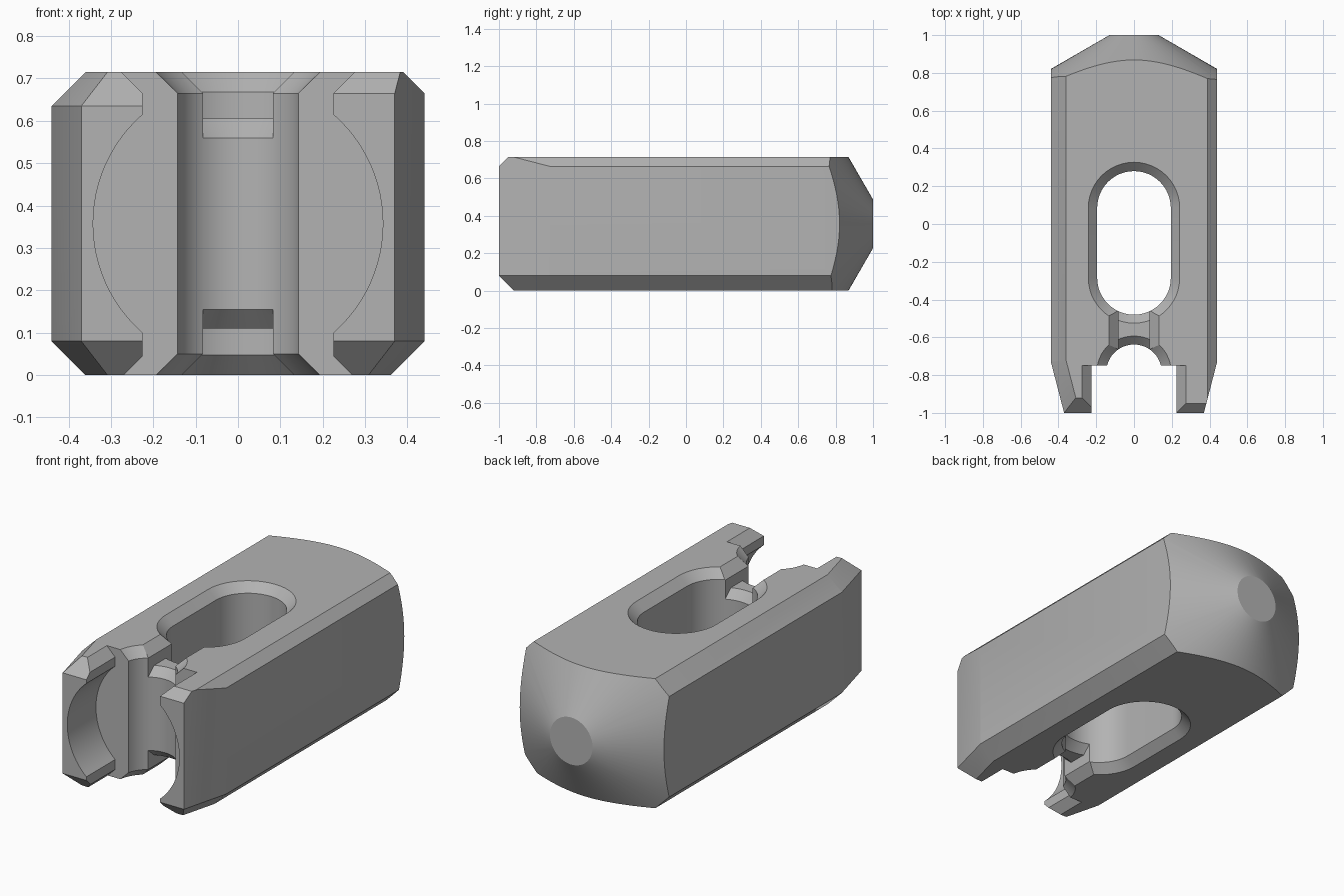
import bpy, bmesh, math
from mathutils import Vector, Matrix

if "Cube" in bpy.data.objects:
    bpy.data.objects.remove(bpy.data.objects["Cube"])

H, W, MID = 0.715, 0.44, 0.3575      # body height, half width, mid height
BORE_Y, BORE_R = -0.785, 0.147       # front vertical bore
HOLE_R, HOLE_Y0, HOLE_Y1 = 0.195, -0.285, 0.085   # oval through hole

grey = bpy.data.materials.new("plain grey")
grey.diffuse_color = (0.45, 0.45, 0.45, 1)
grey.use_nodes = True
grey.node_tree.nodes["Principled BSDF"].inputs["Base Color"].default_value = grey.diffuse_color


def finish(bm, name, helper=False):
    bmesh.ops.recalc_face_normals(bm, faces=bm.faces)
    me = bpy.data.meshes.new(name)
    bm.to_mesh(me)
    bm.free()
    me.materials.append(grey)
    ob = bpy.data.objects.new(name, me)
    bpy.context.collection.objects.link(ob)
    ob.hide_render = helper
    return ob


def loft(name, rings, helper=True):
    """Closed solid through rings of equal point count."""
    bm = bmesh.new()
    vs = [[bm.verts.new(p) for p in r] for r in rings]
    n = len(vs[0])
    for a, b in zip(vs, vs[1:]):
        for i in range(n):
            j = (i + 1) % n
            bm.faces.new((a[i], a[j], b[j], b[i]))
    bm.faces.new(vs[0][::-1])
    bm.faces.new(vs[-1])
    return finish(bm, name, helper)


def stadium(r, y0, y1, z, n=24):
    """Vertical-axis oval outline; a circle when y0 == y1."""
    pts = []
    for c, start in ((y1, 0), (y0, math.pi)):
        for i in range(n + (y0 != y1)):
            a = start + math.pi * i / n
            pts.append((r * math.cos(a), c + r * math.sin(a), z))
    return pts


def rect(hw, y0, y1, z):
    return [(-hw, y0, z), (hw, y0, z), (hw, y1, z), (-hw, y1, z)]


def flared(name, outline, lo, hi, d, over=0.02):
    """Cutter of constant outline, widened by 45 degrees over depth d at both ends."""
    e = d + over
    return loft(name, [outline(e, lo - over), outline(0, lo + d),
                       outline(0, hi - d), outline(e, hi + over)])


def boolean(ob, cutter, op='DIFFERENCE'):
    m = ob.modifiers.new("cut", 'BOOLEAN')
    m.operation, m.solver, m.object = op, 'EXACT', cutter
    bpy.context.view_layer.update()
    dg = bpy.context.evaluated_depsgraph_get()
    me = bpy.data.meshes.new_from_object(ob.evaluated_get(dg))
    ob.modifiers.clear()
    ob.data = me
    bpy.data.objects.remove(cutter)


def bore(d, z):
    return stadium(BORE_R + d, BORE_Y, BORE_Y, z)


def hole(d, z):
    return stadium(HOLE_R + d, HOLE_Y0, HOLE_Y1, z)


# body block, trimmed by flat planes
bm = bmesh.new()
bmesh.ops.create_cube(bm, size=1, matrix=Matrix.Translation((0, 0.01, H / 2))
                      @ Matrix.Diagonal((2 * W, 2.02, H, 1)))
planes = [((W, 0, 0.665), (1, 0, 1)), ((-W, 0, 0.635), (-1, 0, 1)),
          ((0, -1, 0.665), (0, -1, 1)), ((0, -1, 0.08), (0, -1, -1)),
          ((-W, -0.73, 0.635), (-0.968, -0.251, 1))]
for s in (-1, 1):
    planes += [((s * W, -0.73, 0), (s * 0.968, -0.251, 0)),
               ((s * W, 0, 0.08), (s, 0, -1)),
               ((s * W, -0.73, 0.08), (s * 0.968, -0.251, -1))]
for co, no in planes:
    bmesh.ops.bisect_plane(bm, geom=bm.verts[:] + bm.edges[:] + bm.faces[:],
                           plane_co=co, plane_no=Vector(no).normalized(), clear_outer=True)
    bmesh.ops.holes_fill(bm, edges=[e for e in bm.edges if e.is_boundary])
body = finish(bm, "body")

# conical rear end
def ring(r, y, n=72):
    return [(r * math.cos(math.tau * i / n), y, MID + r * math.sin(math.tau * i / n))
            for i in range(n)]

boolean(body, loft("cone_helper", [ring(0.13 + 2.2 * math.sqrt(3), -1.2), ring(0.13, 1)]),
        'INTERSECT')

# larger front chamfer on the top left jaw
wedge = [(-1.1, 0.535), (-0.9, 0.735), (-1.1, 0.735)]
boolean(body, loft("wedge_helper", [[(x, y, z) for y, z in wedge] for x in (-0.6, -0.1)]))

# front slot with rounded sides and flared top and bottom
R, a0 = 0.342, math.acos(0.225 / 0.342)
side = [(0.325, -0.055), (0.225, 0.045)]
side += [(R * math.cos(a), MID + R * math.sin(a))
         for a in (-a0 + 2 * a0 * i / 24 for i in range(25))]
side += [(0.225, 0.665), (0.325, 0.765)]
profile = side + [(-x, z) for x, z in reversed(side)]
boolean(body, loft("slot_helper", [[(x, y, z) for x, z in profile] for y in (-1.2, -0.75)]))

# vertical bore, oval hole, and the narrow gap joining them
boolean(body, flared("bore_helper", bore, 0, H, 0.05))
boolean(body, flared("hole_helper", hole, 0, H, 0.047))
boolean(body, flared("gap_helper", lambda d, z: rect(0.083 + d, -0.72, -0.4, z), 0, H, 0.05))

# web closing the middle of the gap, chamfered toward bore and hole
web = loft("web", [rect(0.0835, -0.72, -0.4, z) for z in (0.11, 0.605)], False)
boolean(web, flared("web_bore_helper", bore, 0.11, 0.605, 0.045))
boolean(web, flared("web_hole_helper", hole, 0.11, 0.605, 0.045))

for ob in (body, web):
    bpy.ops.object.select_all(action='DESELECT')
    ob.select_set(True)
    bpy.context.view_layer.objects.active = ob
    bpy.ops.object.shade_smooth_by_angle(angle=math.radians(25))
